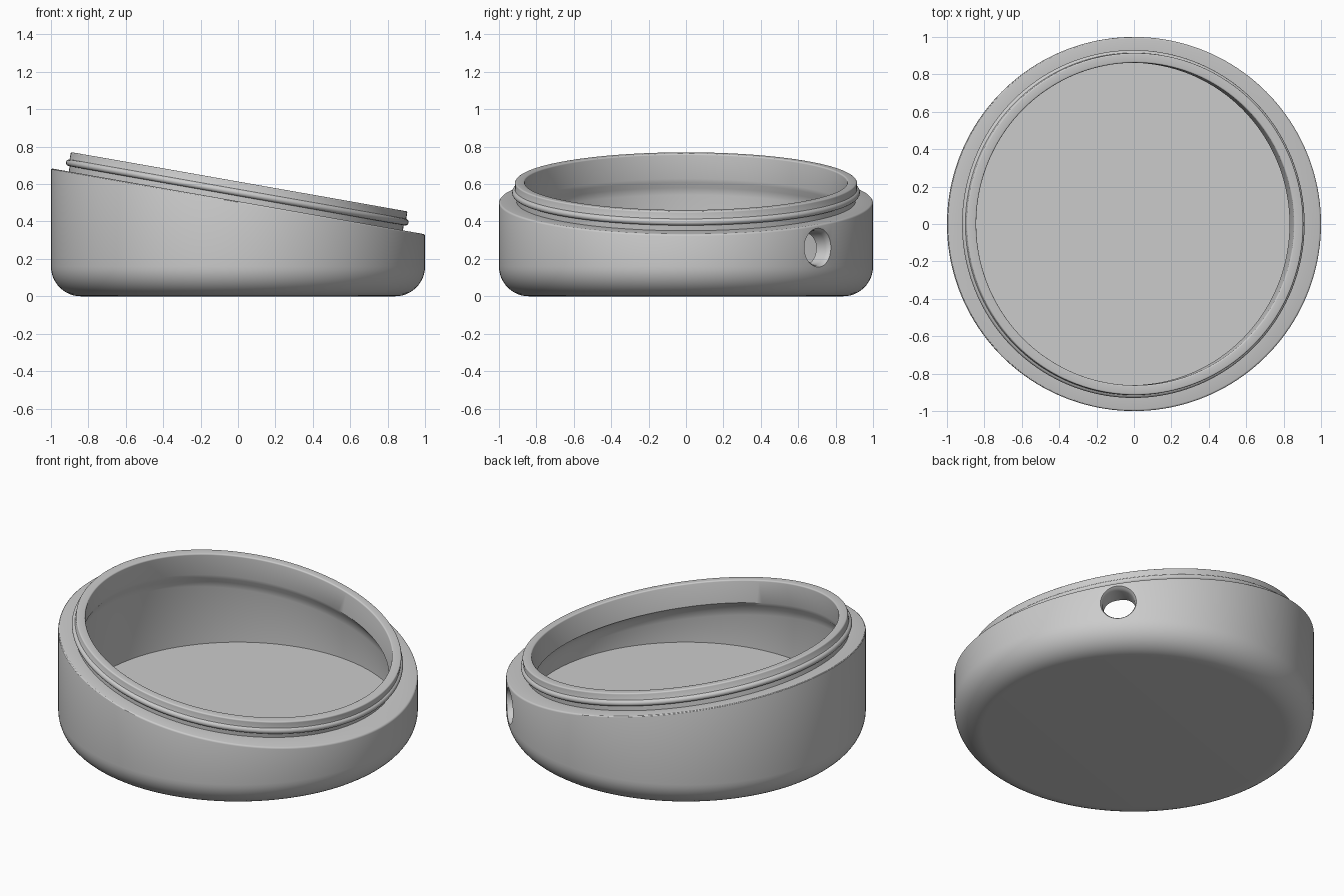
import bpy, bmesh
from math import sin, cos, tan, pi, radians
from mathutils import Matrix, Vector

old = bpy.data.objects.get("Cube")
if old:
    bpy.data.objects.remove(old)

SEG = 160
TILT = radians(10)
MID = 0.508                       # height of the sloped shoulder at the centre
PLANE = Matrix.Translation((-0.012, 0, MID)) @ Matrix.Rotation(TILT, 4, 'Y')

grey = bpy.data.materials.new("plain_grey")
grey.use_nodes = True
colour = (0.6, 0.6, 0.6, 1)
grey.diffuse_color = colour
grey.node_tree.nodes["Principled BSDF"].inputs["Base Color"].default_value = colour


def flat(r, z):
    """Level ring."""
    return lambda c, s: Vector((r * c, r * s, z))


def sloped(r, drop):
    """Upright ring cut off parallel to the sloped shoulder."""
    return lambda c, s: Vector((r * c, r * s, MID - drop - tan(TILT) * r * c))


def tilted(r, h):
    """True circle lying in the tilted plane, raised h along its normal."""
    return lambda c, s: PLANE @ Vector((r * c, r * s, h))


def loft(name, rings, matrix=Matrix()):
    bm = bmesh.new()
    loops = []
    for ring in rings:
        angles = [2 * pi * i / SEG for i in range(SEG)]
        loops.append([bm.verts.new(matrix @ ring(cos(a), sin(a))) for a in angles])
    for a, b in zip(loops, loops[1:]):
        for i in range(SEG):
            j = (i + 1) % SEG
            bm.faces.new((a[i], a[j], b[j], b[i]))
    bm.faces.new(loops[0][::-1])
    bm.faces.new(loops[-1])
    bmesh.ops.recalc_face_normals(bm, faces=bm.faces)
    mesh = bpy.data.meshes.new(name)
    bm.to_mesh(mesh)
    bm.free()
    mesh.materials.append(grey)
    obj = bpy.data.objects.new(name, mesh)
    bpy.context.collection.objects.link(obj)
    return obj


def arc(cx, cy, rad, start, end, steps):
    """Points (radius, height) along an arc, in degrees."""
    for k in range(steps + 1):
        a = radians(start + (end - start) * k / steps)
        yield cx + rad * cos(a), cy + rad * sin(a)


# Outer wall with rounded base, up to the sloped shoulder
rings = [flat(r, z) for r, z in arc(0.84, 0.16, 0.16, -90, 0, 12)]
rings += [sloped(r, -z) for r, z in arc(0.99, -0.01, 0.01, 0, 90, 3)]
# Neck, sealing bead and rounded rim
rings += [tilted(0.907, 0.0), tilted(0.907, 0.03)]
rings += [tilted(r, h) for r, h in arc(0.912, 0.048, 0.018, -80, 80, 8)]
rings += [tilted(0.914, 0.068)]
rings += [tilted(r, h) for r, h in arc(0.906, 0.098, 0.008, 0, 90, 4)]
rings += [tilted(r, h) for r, h in arc(0.87, 0.098, 0.008, 90, 180, 4)]
# Inside of the lip, undercut, inner wall and floor
rings += [tilted(0.862, -0.03), sloped(0.872, 0.055), sloped(0.89, 0.085), sloped(0.9, 0.125)]
rings += [flat(0.9, 0.15)]
container = loft("sloped_container", rings)

# Round side port with a flared outer edge
aim = (Matrix.Translation((0, 0, 0.26)) @ Matrix.Rotation(radians(45), 4, 'Z')
       @ Matrix.Rotation(radians(90), 4, 'Y'))
port = [(0.09, 0.7), (0.09, 0.965), (0.094, 0.985), (0.104, 1.0), (0.104, 1.1)]
cutter = loft("port_cutter", [flat(r, d) for r, d in port], aim)
cutter.hide_render = True

cut = container.modifiers.new("side_port", 'BOOLEAN')
cut.operation = 'DIFFERENCE'
cut.solver = 'EXACT'
cut.object = cutter
bpy.ops.object.select_all(action='DESELECT')
container.select_set(True)
bpy.context.view_layer.objects.active = container
bpy.ops.object.modifier_apply(modifier=cut.name)
bpy.data.objects.remove(cutter)
bpy.ops.object.shade_smooth_by_angle(angle=radians(30))
